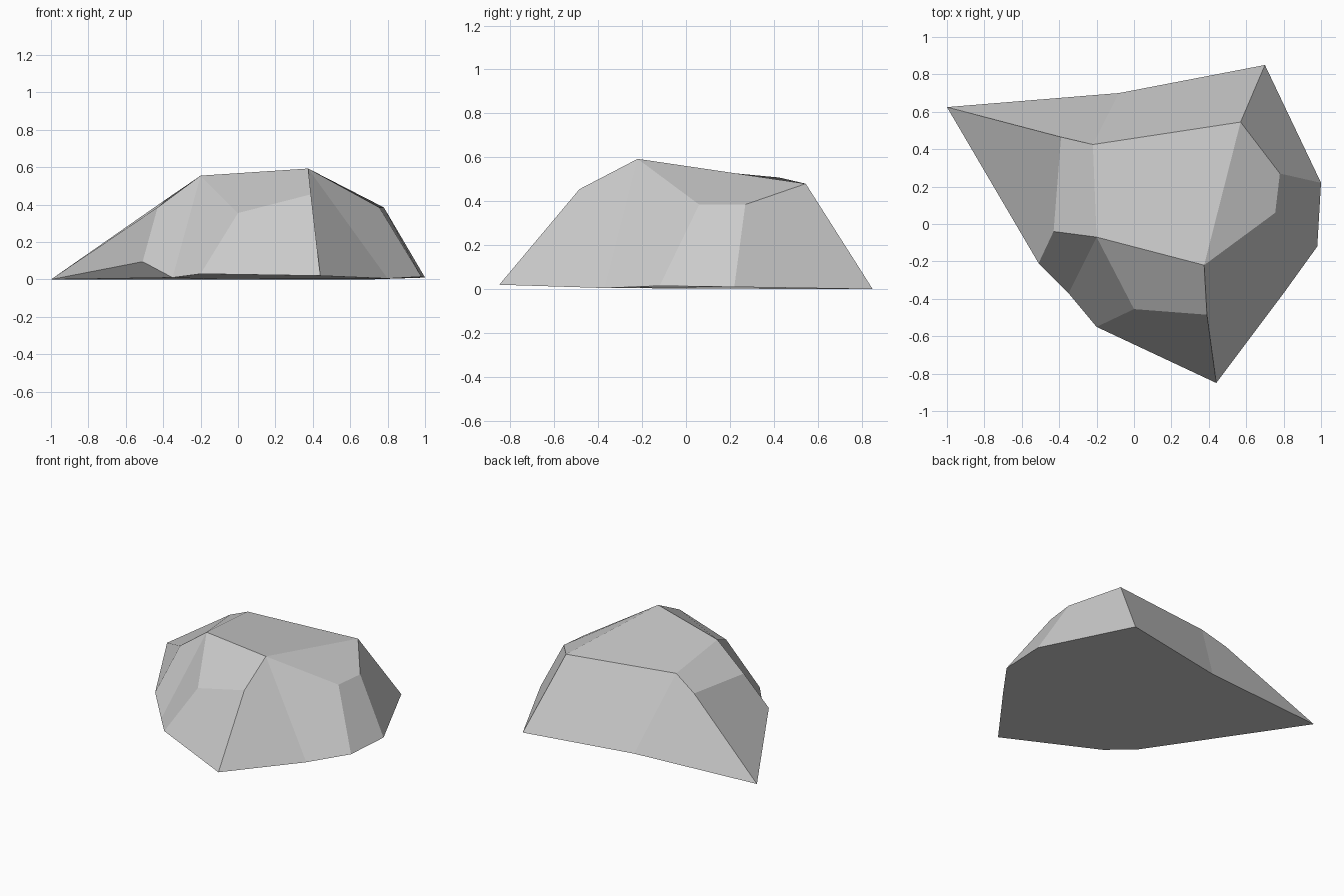
import bpy
import bmesh
from mathutils import Vector

default_cube = bpy.data.objects.get("Cube")
if default_cube:
    bpy.data.objects.remove(default_cube, do_unlink=True)


def make_material(name, color):
    material = bpy.data.materials.new(name)
    material.use_nodes = True
    material.diffuse_color = color
    shader = material.node_tree.nodes["Principled BSDF"]
    shader.inputs["Base Color"].default_value = color
    shader.inputs["Roughness"].default_value = 0.9
    return material


# Foot of the boulder, clockwise from the long left-hand spur
foot = {
    "spur": (-1, .625, 0), "back_mid": (-.08, .7, 0), "back_corner": (.7, .85, 0),
    "side_back": (1, .22, .01), "side_front": (.98, -.12, .015), "side_mid": (.8, -.37, .005),
    "front_tip": (.44, -.85, .02), "front_left": (-.2, -.55, .03),
    "left_notch": (-.35, -.37, .01), "left_corner": (-.51, -.21, .095),
}
# Shoulder corners, where the steep sides break towards the crown
shoulder = {
    "shoulder_left": (-.43, -.04, .385), "shoulder_spur": (-.39, .465, .425),
    "shoulder_back": (.78, .27, .385), "shoulder_side": (.755, .06, .385),
    "shoulder_front": (0, -.455, .355), "shoulder_tip": (.39, -.485, .455),
}
# Corners of the sloping crown
crown = {
    "crown_left": (-.2, -.07, .555), "crown_front": (.375, -.22, .593),
    "crown_right": (.57, .545, .48), "crown_back": (-.22, .425, .508),
}

facets = [
    # Crown and the bevels beside it
    "crown_left crown_front crown_right crown_back",
    "crown_left crown_back shoulder_spur shoulder_left",
    "crown_front shoulder_side shoulder_back crown_right",
    # Back
    "spur shoulder_spur crown_back back_mid",
    "back_mid crown_back crown_right back_corner",
    # Left side
    "spur left_corner shoulder_left shoulder_spur",
    "left_corner left_notch crown_left shoulder_left",
    "left_notch front_left shoulder_front crown_left",
    # Front
    "crown_left shoulder_front shoulder_tip crown_front",
    "front_left front_tip shoulder_tip shoulder_front",
    # Right side
    "front_tip side_mid crown_front shoulder_tip",
    "side_mid side_front shoulder_side crown_front",
    "side_front side_back shoulder_back shoulder_side",
    "side_back back_corner crown_right shoulder_back",
    # Underside
    "spur left_notch left_corner",
    " ".join(name for name in foot if name != "left_corner"),
]

bm = bmesh.new()
corners = {name: bm.verts.new(Vector(point))
           for name, point in {**foot, **shoulder, **crown}.items()}
for facet in facets:
    bm.faces.new([corners[name] for name in facet.split()])
bmesh.ops.recalc_face_normals(bm, faces=bm.faces[:])

mesh = bpy.data.meshes.new("boulder")
bm.to_mesh(mesh)
bm.free()
mesh.materials.append(make_material("stone grey", (.6, .6, .6, 1)))
boulder = bpy.data.objects.new("boulder", mesh)
bpy.context.collection.objects.link(boulder)
